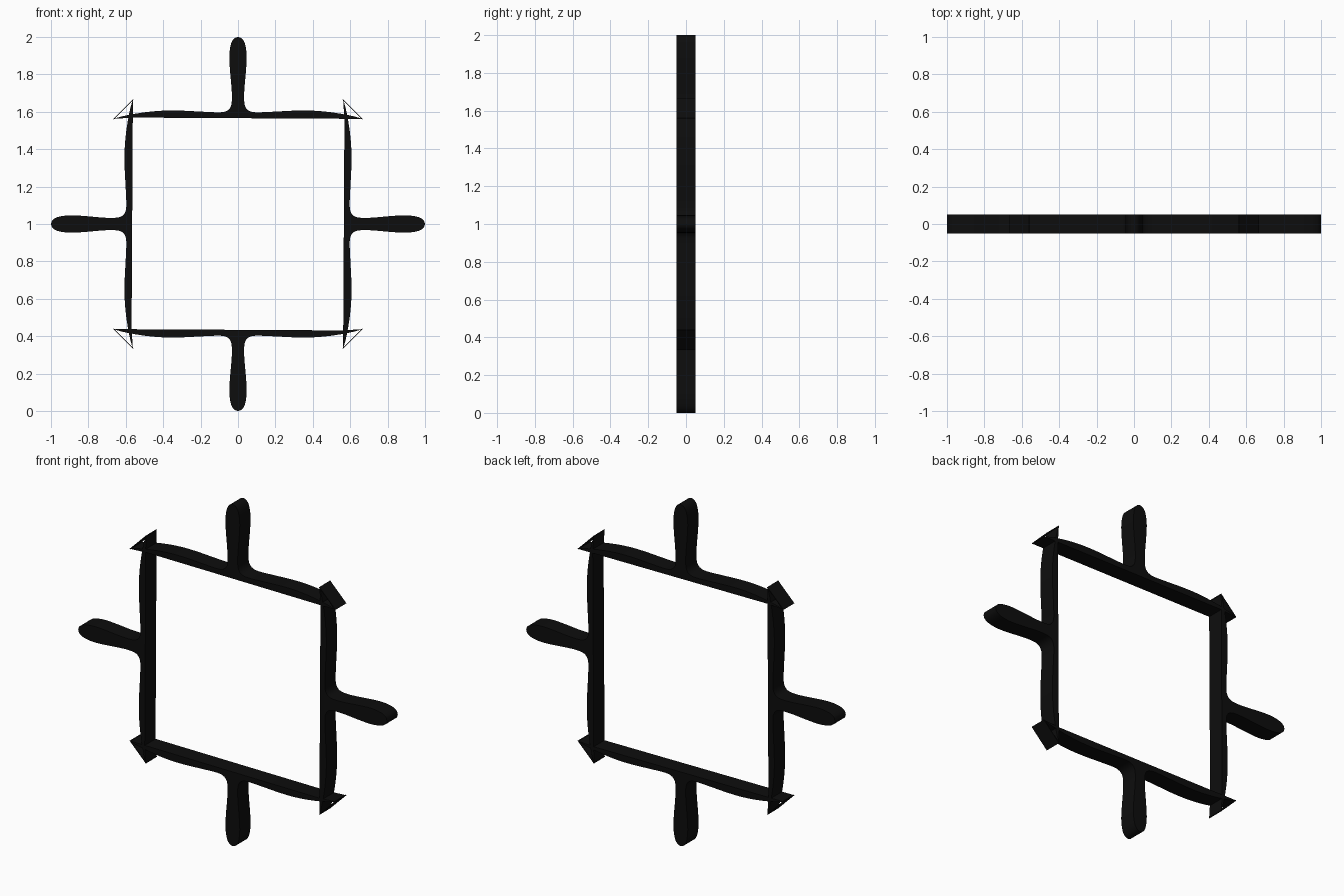
import bpy, bmesh, math
from mathutils import Vector, Matrix

if "Cube" in bpy.data.objects:
    bpy.data.objects.remove(bpy.data.objects["Cube"])

HALF_DEPTH = 0.05
black = bpy.data.materials.new("black")
black.diffuse_color = (0.004, 0.004, 0.004, 1)
black.use_nodes = True
black.node_tree.nodes["Principled BSDF"].inputs["Base Color"].default_value = black.diffuse_color


def smooth(points, steps=4):
    """Catmull-Rom curve through the points."""
    p = [Vector(q) for q in points]
    p = [2 * p[0] - p[1]] + p + [2 * p[-1] - p[-2]]
    out = []
    for i in range(1, len(p) - 2):
        a, b, c, d = p[i - 1:i + 3]
        for s in range(steps):
            t = s / steps
            out.append(0.5 * (2 * b + (c - a) * t + (2 * a - 5 * b + 4 * c - d) * t ** 2
                              + (3 * b - a - 3 * c + d) * t ** 3))
    return out + [p[-2]]


def plate(name, outline, turn):
    """Extrude a flat outline through y, then turn it about the centre."""
    bm = bmesh.new()
    face = bm.faces.new([bm.verts.new((x, -HALF_DEPTH, z)) for x, z in outline])
    ext = bmesh.ops.extrude_face_region(bm, geom=[face], use_keep_orig=True)
    moved = [g for g in ext["geom"] if isinstance(g, bmesh.types.BMVert)]
    bmesh.ops.translate(bm, verts=moved, vec=(0, 2 * HALF_DEPTH, 0))
    bmesh.ops.recalc_face_normals(bm, faces=bm.faces)
    bm.transform(Matrix.Translation((0, 0, 1)) @ Matrix.Rotation(turn, 4, 'Y'))
    mesh = bpy.data.meshes.new(name)
    bm.to_mesh(mesh)
    bm.free()
    mesh.materials.append(black)
    ob = bpy.data.objects.new(name, mesh)
    bpy.context.collection.objects.link(ob)
    bpy.ops.object.select_all(action='DESELECT')
    ob.select_set(True)
    bpy.context.view_layer.objects.active = ob
    bpy.ops.object.shade_smooth_by_angle(angle=math.radians(30))


# Right half of one side: outer rim edge, fillet, rounded handle
half = smooth([(0.667, 0.562), (0.6, 0.58), (0.5, 0.597), (0.4, 0.606), (0.3, 0.606),
               (0.2, 0.601), (0.1, 0.597), (0.06, 0.605), (0.04, 0.625), (0.033, 0.66),
               (0.034, 0.72), (0.041, 0.8), (0.046, 0.87), (0.045, 0.92),
               (0.036, 0.967), (0.02, 0.992), (0, 1.0)])
left = [Vector((-v.x, v.y)) for v in reversed(half[:-1])]
# The straight inner edge tilts very slightly
side = half + left + [Vector((-0.56, 0.569))]

# Thin strip closing each outer corner
strip = [(0.667, 0.562), (0.562, 0.667), (0.559, 0.664), (0.664, 0.559)]

for i, where in enumerate(["top", "right", "bottom", "left"]):
    plate(where + "_rim_and_handle", side, i * math.pi / 2)
    plate("corner_strip_" + str(i + 1), strip, i * math.pi / 2)
